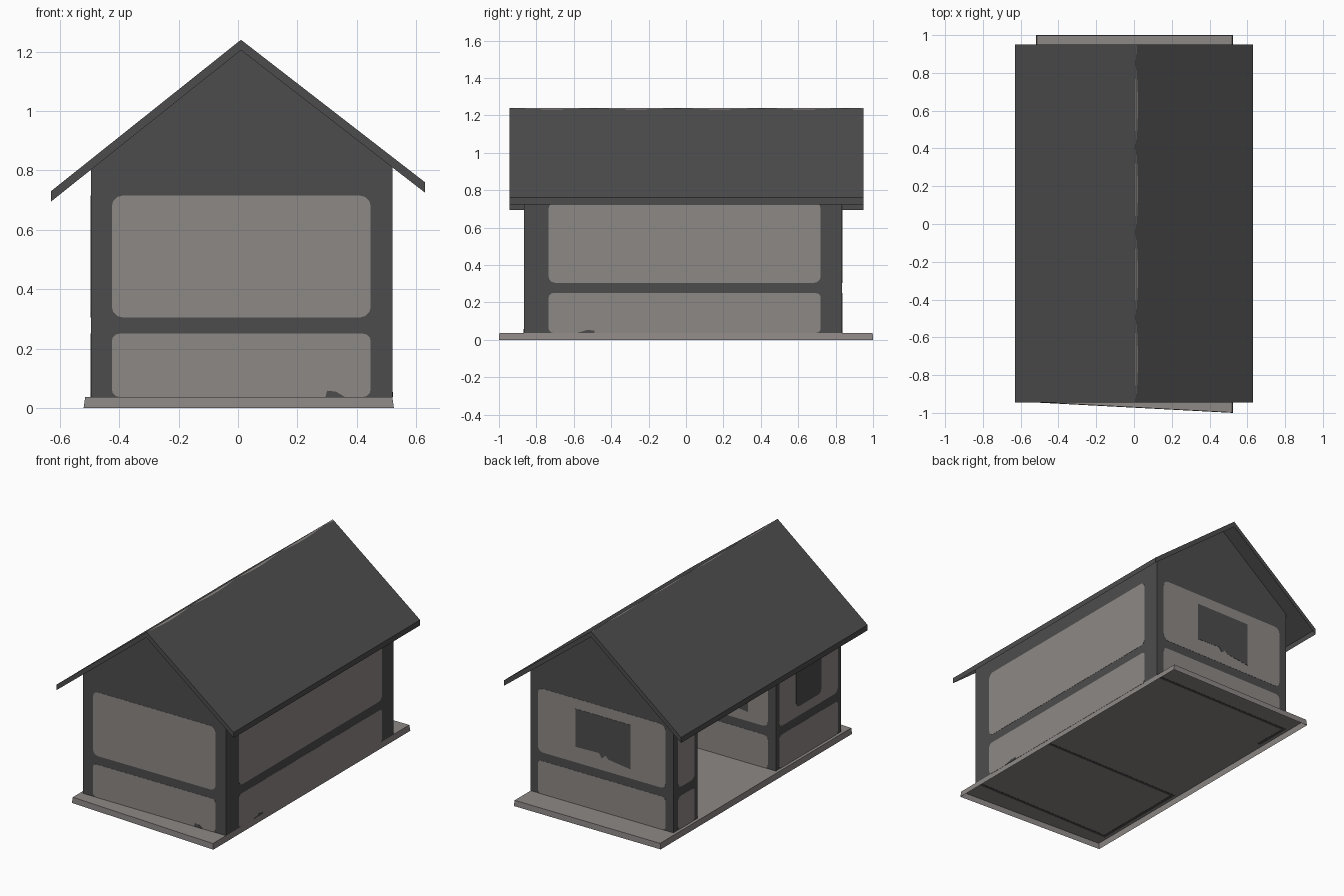
import bpy, bmesh
from math import sin, cos, pi

old = bpy.data.objects.get("Cube")
if old:
    bpy.data.objects.remove(old, do_unlink=True)


def material(name, rgb):
    m = bpy.data.materials.new(name)
    m.use_nodes = True
    m.diffuse_color = (*rgb, 1)
    m.node_tree.nodes["Principled BSDF"].inputs["Base Color"].default_value = (*rgb, 1)
    return m


DARK = material("dark_timber", (0.073, 0.073, 0.073))
LIGHT = material("warm_grey_plaster", (0.268, 0.247, 0.238))


def finish(name, bm, mat):
    bmesh.ops.recalc_face_normals(bm, faces=bm.faces)
    mesh = bpy.data.meshes.new(name)
    bm.to_mesh(mesh)
    bm.free()
    mesh.materials.append(mat)
    ob = bpy.data.objects.new(name, mesh)
    bpy.context.scene.collection.objects.link(ob)


def prism(name, pts, normal, c0, c1, mat):
    """Extrude a 2D outline along the x or y axis from c0 to c1."""
    bm = bmesh.new()

    def place(a, b, c):
        return (c, a, b) if normal == "x" else (a, c, b)

    lo = [bm.verts.new(place(a, b, c0)) for a, b in pts]
    hi = [bm.verts.new(place(a, b, c1)) for a, b in pts]
    bm.faces.new(lo)
    bm.faces.new(hi)
    n = len(pts)
    for i in range(n):
        j = (i + 1) % n
        bm.faces.new((lo[i], lo[j], hi[j], hi[i]))
    finish(name, bm, mat)


def rect(a0, a1, b0, b1):
    return [(a0, b0), (a1, b0), (a1, b1), (a0, b1)]


def rounded(a0, a1, b0, b1, r):
    pts = []
    corners = [(a1 - r, b1 - r), (a0 + r, b1 - r), (a0 + r, b0 + r), (a1 - r, b0 + r)]
    for q, (ca, cb) in enumerate(corners):
        for k in range(4):
            t = (q + k / 3) * pi / 2
            pts.append((ca + r * cos(t), cb + r * sin(t)))
    return pts


def ragged_window(w0, w1):
    """Rectangle with an uneven lower edge."""
    w = w1 - w0
    return [(w0, 0.365), (w0 + w * 0.4, 0.385), (w0 + w * 0.45, 0.405),
            (w0 + w * 0.52, 0.38), (w0 + w * 0.57, 0.41), (w1, 0.405),
            (w1, 0.65), (w0, 0.65)]


def plate(name, pts, normal, c, side, mat, lift=0.0012):
    prism(name, pts, normal, c - side * 0.001, c + side * lift, mat)


def dress(wall, normal, c0, c1, a0, a1, top=0.715, window=None):
    """Panels, and perhaps a painted window, on both faces of a wall."""
    for face, c, side in (("low", c0, -1), ("high", c1, 1)):
        plate(f"{wall}_upper_panel_{face}", rounded(a0, a1, 0.305, top, 0.035),
              normal, c, side, LIGHT)
        plate(f"{wall}_lower_panel_{face}", rounded(a0, a1, FLOOR, 0.25, 0.025),
              normal, c, side, LIGHT)
        if window:
            plate(f"{wall}_window_{face}", window, normal, c, side, DARK, 0.0025)


X0, X1, Y0, Y1 = -0.495, 0.52, -0.865, 0.835
T = 0.02
FLOOR = 0.037
FOOT = 0.036
RIDGE_X = 0.01

# Base: a floor sheet with a skewed front edge and a rim, open underneath
bm = bmesh.new()
outline = [(-0.52, -0.945), (0.525, -1.0), (0.525, 1.0), (-0.52, 1.0)]
low = [bm.verts.new((x, y, 0)) for x, y in outline]
high = [bm.verts.new((x * 0.99, y * 0.998, FLOOR)) for x, y in outline]
bm.faces.new(high)
for i in range(4):
    j = (i + 1) % 4
    bm.faces.new((low[i], low[j], high[j], high[i]))
finish("base", bm, LIGHT)

# Gable walls and the inner partition, reaching up to the roof sheet
gable = [(X0, FOOT), (X1, FOOT), (X1, 0.84), (RIDGE_X, 1.235), (X0, 0.833)]
for name, y, panel, window in (
    ("front_wall", Y0, (-0.425, 0.447), None),
    ("partition", -0.225, (-0.44, 0.46), ragged_window(-0.3, 0.2)),
    ("back_wall", Y1 - T, (-0.44, 0.468), ragged_window(-0.19, 0.2)),
):
    prism(name, gable, "y", y, y + T, DARK)
    dress(name, "y", y, y + T, *panel, window=window)

# Solid left wall
prism("left_wall", rect(Y0, Y1, FOOT, 0.84), "x", X1 - T, X1, DARK)
dress("left_wall", "x", X1 - T, X1, -0.735, 0.72, top=0.735)

# Right wall with a wide opening
DOOR0, DOOR1 = -0.205, 0.59
prism("right_wall_front", rect(Y0, DOOR0, FOOT, 0.833), "x", X0, X0 + T, DARK)
prism("right_wall_back", rect(DOOR1, Y1, FOOT, 0.833), "x", X0, X0 + T, DARK)
prism("lintel", rect(DOOR0, DOOR1, 0.72, 0.833), "x", X0, X0 + T, DARK)
dress("right_wall_front", "x", X0, X0 + T, -0.835, -0.235,
      window=rounded(-0.665, -0.41, 0.365, 0.66, 0.03))
dress("right_wall_back", "x", X0, X0 + T, 0.62, 0.79)

# Small worn spots near the base
plate("front_worn_spot", [(0.295, 0.037), (0.36, 0.037), (0.33, 0.055), (0.3, 0.058)],
      "y", Y0, -1, DARK, 0.0025)
plate("left_worn_spot", [(-0.58, 0.037), (-0.49, 0.037), (-0.49, 0.05), (-0.53, 0.053)],
      "x", X1, 1, DARK, 0.0025)

# Pitched roof: two sheets with a hanging border, open underneath
bm = bmesh.new()
sheet = [(-0.63, 0.73), (RIDGE_X, 1.24), (0.63, 0.76)]
top, rim = [[[bm.verts.new((x, y, z - drop)) for x, z in sheet]
             for y in (-0.945, 0.95)] for drop in (0, 0.035)]
for i in range(2):
    bm.faces.new((top[0][i], top[0][i + 1], top[1][i + 1], top[1][i]))
    for end in range(2):
        bm.faces.new((top[end][i], top[end][i + 1], rim[end][i + 1], rim[end][i]))
for i in (0, 2):
    bm.faces.new((top[0][i], top[1][i], rim[1][i], rim[0][i]))
finish("roof", bm, DARK)

# Wavy worn strip folded over the ridge
bm = bmesh.new()
rows = []
for k in range(61):
    y = -0.94 + k * 1.885 / 60
    wave = abs(sin(y * 7 + 0.3))
    rows.append([bm.verts.new((RIDGE_X + d, y, 1.241 - abs(d) * 0.78))
                 for d in (-0.006 * wave, 0, 0.002 + 0.009 * wave)])
for p, q in zip(rows, rows[1:]):
    for i in range(2):
        bm.faces.new((p[i], p[i + 1], q[i + 1], q[i]))
bmesh.ops.remove_doubles(bm, verts=bm.verts, dist=0.0002)
finish("ridge_wear", bm, LIGHT)
